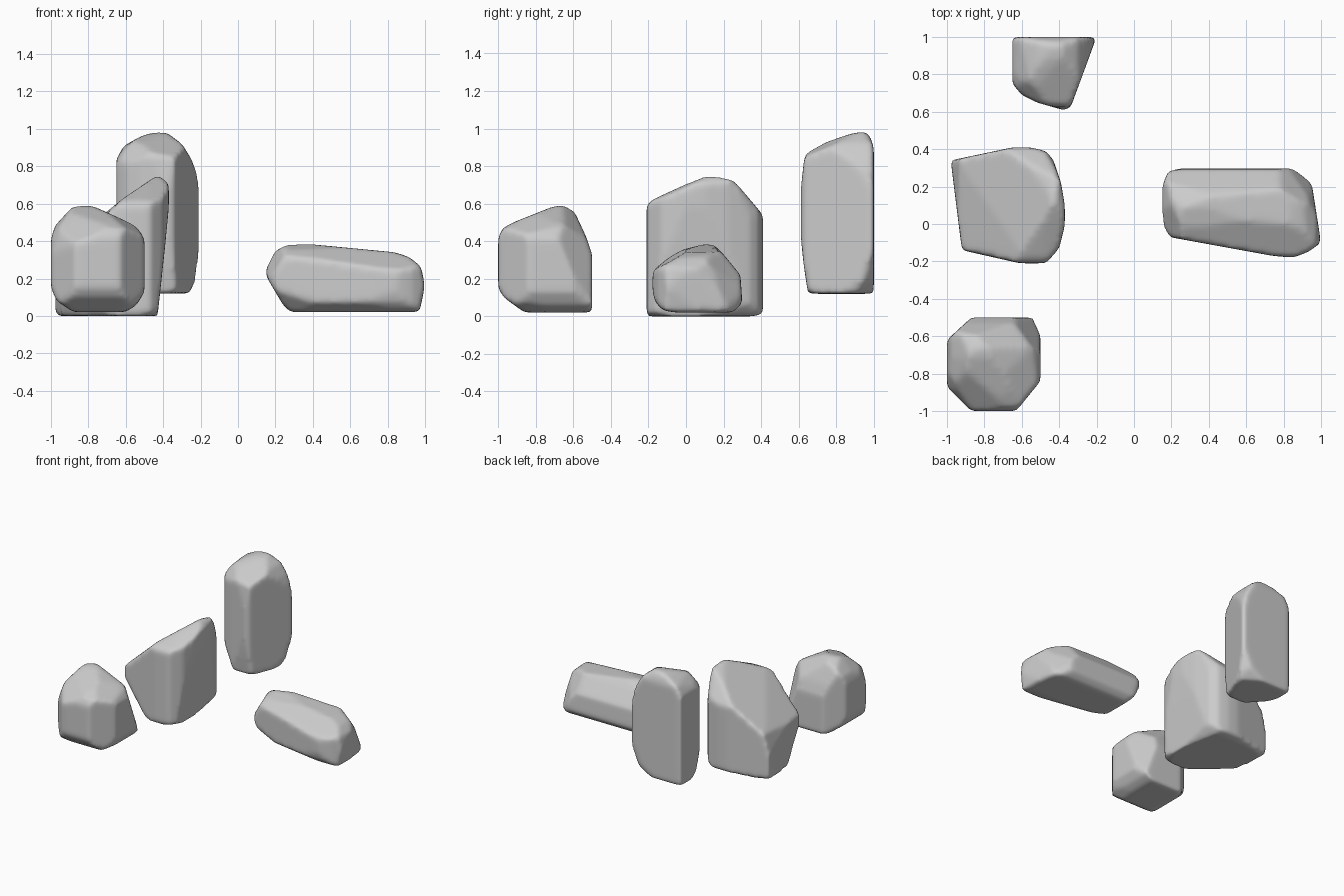
import bpy, bmesh, math
from mathutils import Vector
from mathutils.geometry import convex_hull_2d

# Viewing axes (right, up) for each outline a stone is carved along
T, E = math.radians(35), math.radians(25)
ct, st, ce, se = math.cos(T), math.sin(T), math.cos(E), math.sin(E)
AXES = {
    "front": (Vector((1, 0, 0)), Vector((0, 0, 1))),
    "side": (Vector((0, 1, 0)), Vector((0, 0, 1))),
    "top": (Vector((1, 0, 0)), Vector((0, 1, 0))),
    "diag_front": (Vector((ct, st, 0)), Vector((-st * se, ct * se, ce))),
    "diag_back": (Vector((-ct, -st, 0)), Vector((st * se, -ct * se, ce))),
}


def carve(bm, view, outline):
    """Slice the block along every edge of a convex outline."""
    right, up = AXES[view]
    pad = 0.012 if view.startswith("diag") else 0.0
    pts = [Vector(p) for p in outline]
    pts = [pts[i] for i in convex_hull_2d(pts)]
    mid = sum(pts, Vector((0, 0))) / len(pts)
    for a, b in zip(pts, pts[1:] + pts[:1]):
        d = b - a
        n = Vector((d.y, -d.x)).normalized()
        if n.dot(a - mid) < 0:
            n = -n
        p = a + n * pad
        bmesh.ops.bisect_plane(
            bm, geom=bm.verts[:] + bm.edges[:] + bm.faces[:], dist=1e-5,
            plane_co=right * p.x + up * p.y,
            plane_no=right * n.x + up * n.y, clear_outer=True)
        rim = [e for e in bm.edges if e.is_boundary]
        if rim:
            bmesh.ops.holes_fill(bm, edges=rim, sides=0)


def stone(name, **outlines):
    bm = bmesh.new()
    bmesh.ops.create_cube(bm, size=4)
    for view, outline in outlines.items():
        carve(bm, view, outline)
    # clean closed hull
    bmesh.ops.remove_doubles(bm, verts=bm.verts[:], dist=0.003)
    coords = [v.co.copy() for v in bm.verts]
    bm.free()
    bm = bmesh.new()
    for c in coords:
        bm.verts.new(c)
    bmesh.ops.convex_hull(bm, input=bm.verts[:])
    loose = [v for v in bm.verts if not v.link_faces]
    bmesh.ops.delete(bm, geom=loose, context='VERTS')
    bmesh.ops.recalc_face_normals(bm, faces=bm.faces[:])
    me = bpy.data.meshes.new(name)
    bm.to_mesh(me)
    bm.free()
    ob = bpy.data.objects.new(name, me)
    bpy.context.collection.objects.link(ob)
    # worn, softly rounded edges
    rm = ob.modifiers.new("remesh", 'REMESH')
    rm.mode = 'VOXEL'
    rm.voxel_size = 0.018
    rm.use_smooth_shade = True
    sm = ob.modifiers.new("wear", 'SMOOTH')
    sm.factor = 0.5
    sm.iterations = 6
    return ob


# Small round stone, front left
stone(
    "small_stone",
    front=[(-1, .41), (-.98, .48), (-.88, .59), (-.84, .6), (-.78, .59), (-.54, .48),
           (-.5, .41), (-.5, .13), (-.54, .06), (-.6, .02), (-.88, .02), (-.97, .08), (-1, .15)],
    side=[(-1, .42), (-.97, .48), (-.72, .58), (-.63, .6), (-.6, .57), (-.53, .42),
          (-.5, .33), (-.5, .02), (-.86, .02), (-.97, .1), (-1, .15)],
    top=[(-1, -.62), (-.87, -.5), (-.54, -.5), (-.5, -.6), (-.5, -.84), (-.63, -1),
         (-.87, -1), (-1, -.87)],
    diag_front=[(-1.333, .074), (-1.326, .185), (-1.26, .363), (-1.12, .496), (-1.037, .496),
                (-.837, .34), (-.733, -.007), (-1.06, -.14), (-1.17, -.104), (-1.304, -.022)],
    diag_back=[(.6, .2), (.7, .45), (.874, .54), (1.044, .6), (1.126, .585), (1.274, .48),
               (1.333, .267), (1.29, .104), (1.104, -.02), (.993, -.02), (.65, .06)])

# Large wedge-topped stone, middle left
stone(
    "large_stone",
    front=[(-.98, 0), (-.98, .2), (-.92, .42), (-.78, .57), (-.55, .69), (-.47, .74),
           (-.42, .75), (-.37, .73), (-.37, .58), (-.39, .37), (-.43, .03), (-.43, 0)],
    side=[(-.21, 0), (-.21, .59), (-.18, .62), (.1, .75), (.25, .73), (.35, .6),
          (.41, .54), (.41, .01), (.35, 0)],
    top=[(-.98, .34), (-.6, .42), (-.47, .39), (-.43, .34), (-.39, .22), (-.37, .1),
         (-.37, -.01), (-.4, -.13), (-.47, -.21), (-.61, -.21), (-.92, -.14)],
    diag_front=[(-.207, .837), (-.274, .822), (-.578, .66), (-.844, .467), (-.63, .052),
                (-.37, .09), (-.156, .296), (-.163, .667), (-.185, .8)],
    diag_back=[(.155, .22), (.185, .46), (.28, .525), (.607, .48), (.71, .39),
               (.844, .126), (.72, -.326), (.25, -.31), (.155, -.26)])

# Tall standing stone, back left
stone(
    "tall_stone",
    front=[(-.65, .12), (-.65, .84), (-.61, .91), (-.52, .96), (-.44, .985), (-.38, .98),
           (-.3, .92), (-.25, .84), (-.22, .76), (-.2, .62), (-.2, .33), (-.22, .2), (-.26, .12)],
    side=[(.65, .12), (1, .12), (1, .9), (.98, .96), (.95, .985), (.87, .97), (.64, .89),
          (.63, .84), (.6, .6), (.6, .5), (.63, .25)],
    top=[(-.65, 1), (-.2, 1), (-.25, .88), (-.34, .62), (-.38, .61), (-.52, .65),
         (-.6, .69), (-.65, .75)],
    diag_front=[(-.11, .89), (-.104, 1.13), (-.05, 1.21), (.11, 1.333), (.19, 1.326),
                (.326, 1.23), (.385, 1.067), (.415, .92), (.407, .74), (.36, .56),
                (.274, .444), (-.015, .437), (-.096, .69)],
    diag_back=[(-.415, .16), (-.39, .31), (-.267, .46), (-.22, .474), (.007, .444),
               (.09, .348), (.11, .26), (.096, -.06), (.067, -.26), (.015, -.37),
               (-.19, -.37), (-.333, -.23), (-.4, -.04)])

# Long lying stone, right
stone(
    "long_stone",
    front=[(.14, .23), (.2, .35), (.27, .385), (.32, .39), (.84, .34), (.93, .31),
           (.98, .26), (1, .16), (.97, .02), (.28, .02), (.24, .06)],
    side=[(-.18, .23), (-.16, .28), (-.04, .35), (.1, .385), (.15, .38), (.2, .33),
          (.29, .22), (.3, .07), (.25, .02), (-.02, .015), (-.12, .03), (-.16, .07), (-.18, .13)],
    top=[(.15, .2), (.18, .28), (.29, .31), (.69, .31), (.85, .295), (.95, .22),
         (1, -.1), (.93, -.15), (.85, -.18), (.74, -.17), (.19, -.07), (.15, 0)],
    diag_front=[(.126, .104), (.133, .14), (.237, .304), (.593, .267), (.74, .178),
                (.837, .044), (.911, -.163), (.793, -.26), (.674, -.23), (.274, -.06), (.14, .052)],
    diag_back=[(-.911, .14), (-.9, .2), (-.82, .444), (-.726, .51), (-.3, .407),
               (0, .32), (0, -.3), (-.415, -.03)])
